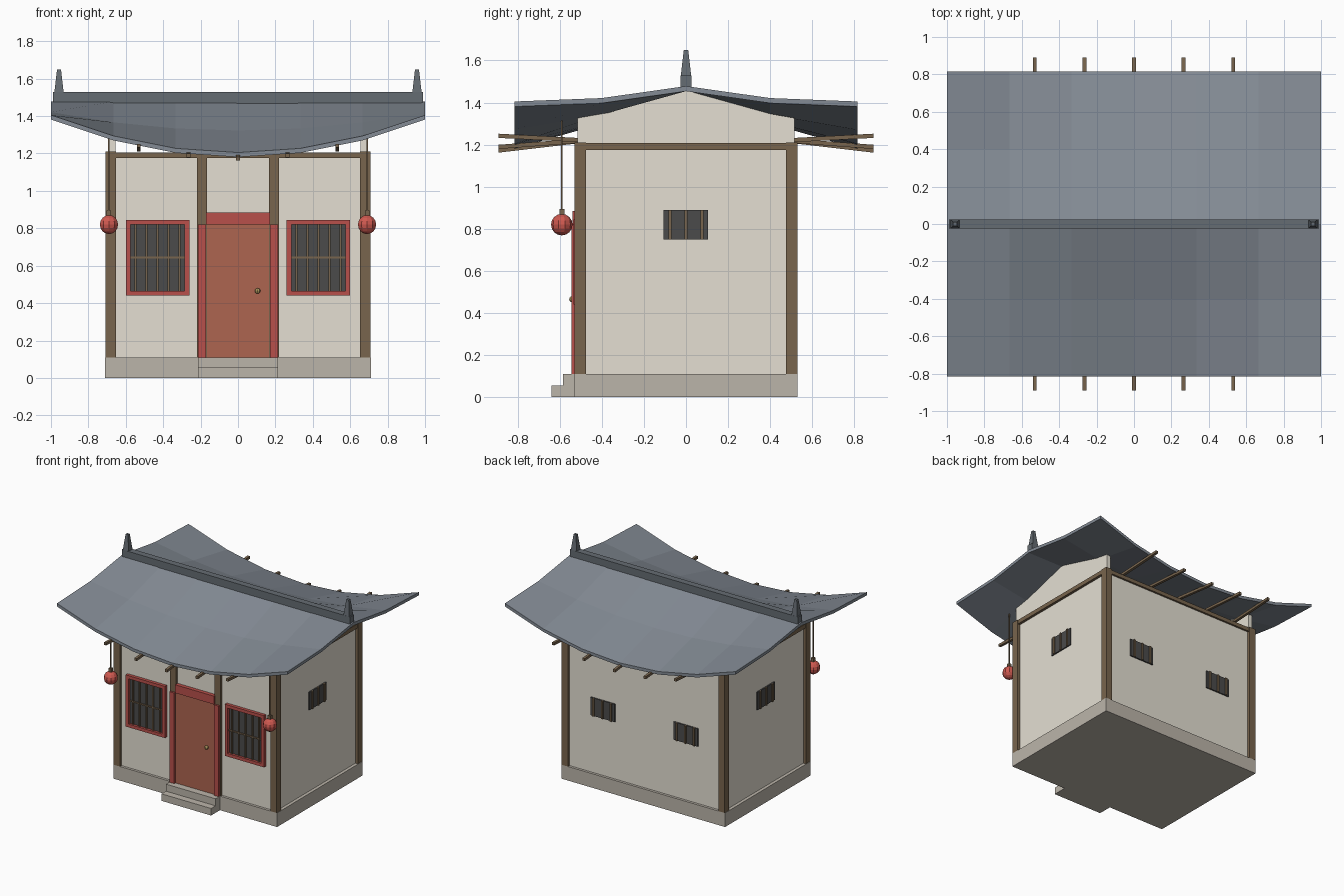
import bpy, bmesh, math
from mathutils import Vector

if "Cube" in bpy.data.objects:
    bpy.data.objects.remove(bpy.data.objects["Cube"])


def material(name, rgb):
    m = bpy.data.materials.new(name)
    m.diffuse_color = (*rgb, 1)
    m.use_nodes = True
    m.node_tree.nodes["Principled BSDF"].inputs["Base Color"].default_value = m.diffuse_color
    return m


PLASTER = material("plaster", (0.78, 0.74, 0.65))
STONE = material("stone", (0.50, 0.46, 0.40))
WOOD = material("wood", (0.19, 0.13, 0.075))
RED = material("red_paint", (0.48, 0.08, 0.07))
DOOR = material("door_paint", (0.42, 0.13, 0.08))
DARK = material("dark_pane", (0.07, 0.07, 0.07))
SLATE = material("slate", (0.23, 0.26, 0.30))
RIDGE = material("ridge_tile", (0.13, 0.15, 0.17))
LANTERN = material("lantern_red", (0.62, 0.10, 0.08))
BRASS = material("brass", (0.45, 0.33, 0.12))


def mesh_object(name, bm, mat):
    bmesh.ops.recalc_face_normals(bm, faces=bm.faces)
    me = bpy.data.meshes.new(name)
    bm.to_mesh(me)
    bm.free()
    me.materials.append(mat)
    ob = bpy.data.objects.new(name, me)
    bpy.context.collection.objects.link(ob)
    return ob


def box(name, x, y, z, mat, taper=1.0):
    """Box from (min, max) ranges; taper scales its top."""
    bm = bmesh.new()
    bmesh.ops.create_cube(bm, size=1)
    for v in bm.verts:
        k = taper if v.co.z > 0 else 1
        v.co = ((x[0] + x[1]) / 2 + v.co.x * k * (x[1] - x[0]),
                (y[0] + y[1]) / 2 + v.co.y * k * (y[1] - y[0]),
                z[1] if v.co.z > 0 else z[0])
    return mesh_object(name, bm, mat)


def around(c, half):
    return (c - half, c + half)


def ball(name, co, r, mat, u=10, v=8):
    bm = bmesh.new()
    bmesh.ops.create_uvsphere(bm, u_segments=u, v_segments=v, radius=r)
    bmesh.ops.translate(bm, verts=bm.verts, vec=co)
    return mesh_object(name, bm, mat)


# Roof height: two slopes, eaves sweeping up towards the ends
def roof_z(x, y):
    a = abs(y)
    z = 1.478 - 0.155 * a / 0.4 if a < 0.4 else 1.323 - 0.118 * (a - 0.4) / 0.415
    return z + 0.2 * x * x * a / 0.815


# Stone base and steps
box("base", (-0.71, 0.71), (-0.53, 0.53), (0, 0.11), STONE)
box("lower_step", (-0.215, 0.215), (-0.64, -0.53), (0, 0.055), STONE)
box("upper_step", (-0.215, 0.215), (-0.585, -0.53), (0.055, 0.11), STONE)

# Walls
box("walls", (-0.685, 0.685), (-0.51, 0.51), (0.11, 1.2), PLASTER)

# Gable panels closing the ends under the roof
for s in (-1, 1):
    bm = bmesh.new()
    ys = (-0.515, -0.4, 0, 0.4, 0.515)
    prof = [(-0.515, 1.2)] + [(y, roof_z(0.667, y) - 0.02) for y in ys] + [(0.515, 1.2)]
    f = bm.faces.new([bm.verts.new((s * 0.655, y, z)) for y, z in prof])
    ext = bmesh.ops.extrude_face_region(bm, geom=[f])["geom"]
    bmesh.ops.translate(bm, vec=(s * 0.035, 0, 0),
                        verts=[g for g in ext if isinstance(g, bmesh.types.BMVert)])
    mesh_object("gable", bm, PLASTER)

# Timber frame
for s in (-1, 1):
    for t in (-1, 1):
        box("corner_post", around(s * 0.68, 0.0275), around(t * 0.503, 0.0275), (0.11, 1.21), WOOD)
    box("front_post", around(s * 0.193, 0.027), (-0.53, -0.49), (0.11, 1.2), WOOD)
    box("side_beam", around(s * 0.685, 0.02), (-0.48, 0.48), (1.175, 1.208), WOOD)
    box("long_beam", (-0.66, 0.66), around(s * 0.505, 0.02), (1.175, 1.205), WOOD)

# Door with jambs, lintel and knob
box("door", (-0.17, 0.17), (-0.53, -0.5), (0.11, 0.82), DOOR)
box("door_lintel", (-0.17, 0.17), (-0.54, -0.5), (0.82, 0.885), RED)
for s in (-1, 1):
    box("door_jamb", around(s * 0.193, 0.021), (-0.545, -0.5), (0.11, 0.82), RED)
ball("door_knob", (0.105, -0.54, 0.465), 0.015, BRASS, 8, 6)

# Front windows with frame and lattice
for s in (-1, 1):
    c = s * 0.43
    box("window_pane", around(c, 0.15), (-0.516, -0.5), (0.455, 0.83), DARK)
    for t in (-1, 1):
        box("window_frame_side", around(c + t * 0.157, 0.0125), (-0.535, -0.5), (0.44, 0.845), RED)
    for z in (0.4525, 0.8325):
        box("window_frame_rail", around(c, 0.145), (-0.535, -0.5), around(z, 0.0125), RED)
    for i in range(-2, 3):
        box("window_bar", around(c + i * 0.0588, 0.005), (-0.526, -0.51), (0.465, 0.82), WOOD)
    box("window_cross_bar", around(c, 0.145), (-0.524, -0.51), around(0.643, 0.005), WOOD)

# Small barred windows on the sides and back
for s in (-1, 1):
    box("side_window", around(s * 0.685, 0.01), (-0.108, 0.105), (0.75, 0.89), DARK)
    box("back_window", around(s * 0.36, 0.105), (0.5, 0.52), (0.56, 0.70), DARK)
    for d in (-0.075, 0, 0.075):
        box("side_window_bar", around(s * 0.69, 0.014), around(d, 0.007), (0.75, 0.89), WOOD)
        box("back_window_bar", around(s * 0.36 + d, 0.007), (0.5, 0.53), (0.56, 0.70), WOOD)

# Curved roof sheet
bm = bmesh.new()
rows = [[bm.verts.new((i / 3, y, roof_z(i / 3, y))) for i in range(-3, 4)]
        for y in (-0.815, -0.4, 0, 0.4, 0.815)]
for a, b in zip(rows, rows[1:]):
    for i in range(6):
        bm.faces.new((a[i], a[i + 1], b[i + 1], b[i]))
top = bm.faces[:]
ext = bmesh.ops.extrude_face_region(bm, geom=top, use_keep_orig=True)["geom"]
bmesh.ops.translate(bm, vec=(0, 0, -0.024),
                    verts=[g for g in ext if isinstance(g, bmesh.types.BMVert)])
mesh_object("roof", bm, SLATE)

# Ridge beam and end finials
box("ridge", (-0.99, 0.99), (-0.025, 0.025), (1.465, 1.528), RIDGE)
for s in (-1, 1):
    box("finial", around(s * 0.957, 0.025), (-0.025, 0.025), (1.525, 1.65), RIDGE, 0.42)

# Rafter tails under both eaves
for x in (-0.53, -0.265, 0, 0.265, 0.53):
    end = 1.172 + 0.07 * (x / 0.53) ** 2
    for s in (-1, 1):
        r = box("rafter", around(x, 0.01), (0.48, 0.89), (-0.01, 0.01), WOOD)
        for v in r.data.vertices:
            v.co.z += 1.22 + (end - 1.22) * (v.co.y - 0.48) / 0.41
            v.co.y *= s
        if s < 0:
            r.data.flip_normals()

# Hanging lanterns
for s in (-1, 1):
    x, y = s * 0.69, -0.59
    ball("lantern", (x, y, 0.82), 0.051, LANTERN)
    box("lantern_cap", around(x, 0.012), around(y, 0.012), (0.865, 0.895), WOOD)
    box("lantern_cord", around(x, 0.004), around(y, 0.004), (0.88, 1.315), WOOD)
